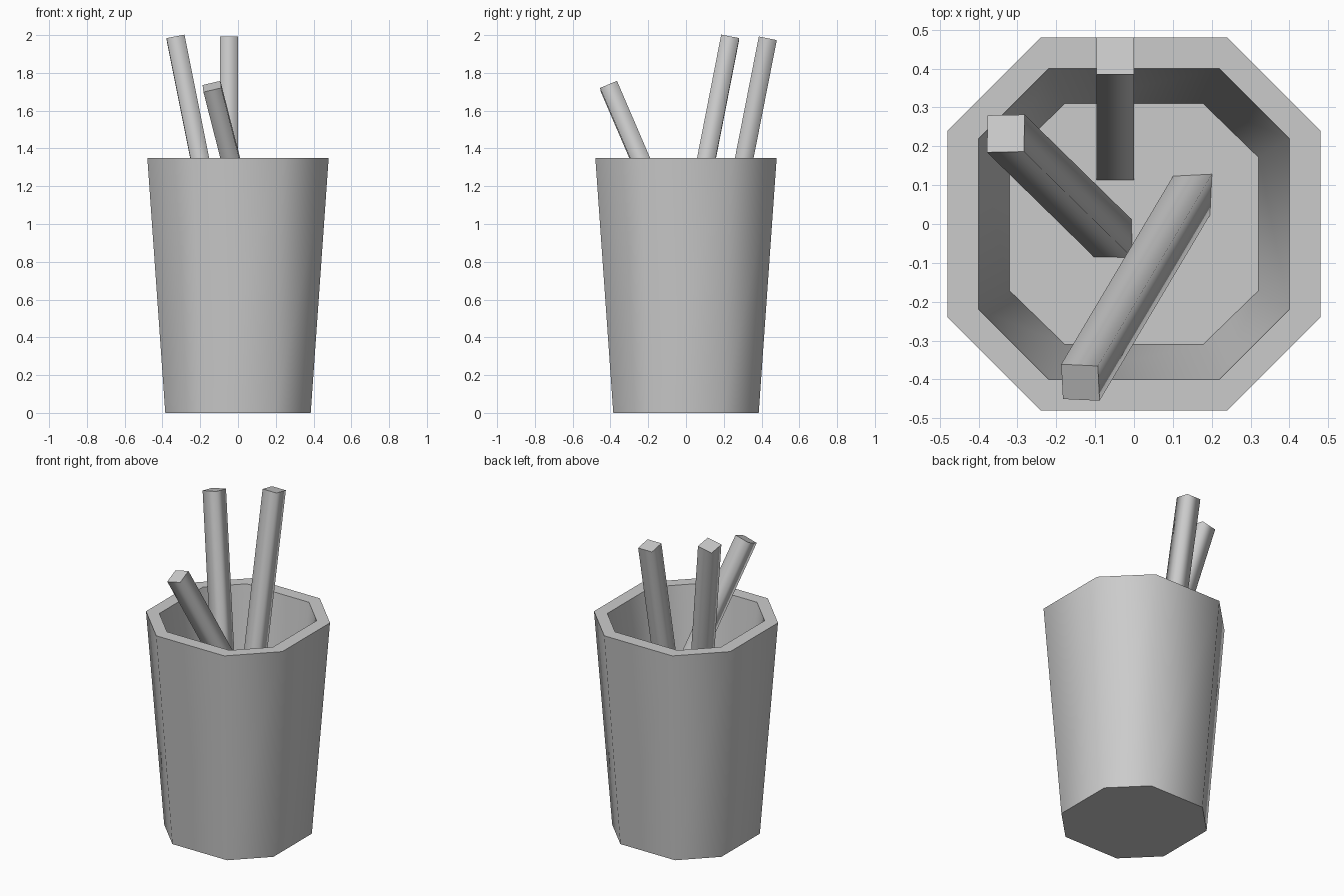
import bpy, bmesh, math
from mathutils import Vector, Matrix

cube = bpy.data.objects.get("Cube")
if cube:
    bpy.data.objects.remove(cube, do_unlink=True)

FLOOR_Z = 0.61
RIM_Z = 1.35

grey = bpy.data.materials.new("light grey")
grey.use_nodes = True
colour = (0.6, 0.6, 0.6, 1)
grey.diffuse_color = colour
grey.node_tree.nodes["Principled BSDF"].inputs["Base Color"].default_value = colour


def finish(bm, name):
    """Turn a bmesh into an object with the grey material."""
    bmesh.ops.recalc_face_normals(bm, faces=bm.faces)
    mesh = bpy.data.meshes.new(name)
    bm.to_mesh(mesh)
    bm.free()
    mesh.materials.append(grey)
    obj = bpy.data.objects.new(name, mesh)
    bpy.context.collection.objects.link(obj)
    return obj


def octagon(bm, hx, hy, cx, cy, z):
    """Ring shaped like a square with cut corners."""
    quarter = [(hx, -cy), (hx, cy), (cx, hy), (-cx, hy)]
    points = quarter + [(-x, -y) for x, y in quarter]
    return [bm.verts.new((x, y, z)) for x, y in points]


# Cup: outer wall, flat rim, inner wall and raised floor
bm = bmesh.new()
rings = [
    octagon(bm, 0.385, 0.385, 0.193, 0.193, 0),
    octagon(bm, 0.48, 0.48, 0.24, 0.24, RIM_Z),
    octagon(bm, 0.40, 0.40, 0.22, 0.22, RIM_Z),
    octagon(bm, 0.32, 0.31, 0.178, 0.172, FLOOR_Z),
]
for low, high in zip(rings, rings[1:]):
    for i in range(8):
        j = (i + 1) % 8
        bm.faces.new((low[i], low[j], high[j], high[i]))
bm.faces.new(rings[0])
bm.faces.new(rings[-1])
cup = finish(bm, "cup")
bpy.ops.object.select_all(action='DESELECT')
cup.select_set(True)
bpy.context.view_layer.objects.active = cup
bpy.ops.object.shade_smooth_by_angle(angle=math.radians(60))


def stick(name, foot, tip, size=0.097):
    """Square stick leaning from foot to tip, sides smooth and ends crisp."""
    foot, tip = Vector(foot), Vector(tip)
    axis = tip - foot
    foot -= axis.normalized() * 0.04  # sink the end into the floor
    axis = tip - foot
    turn = Vector((0, 0, 1)).rotation_difference(axis).to_matrix().to_4x4()
    bm = bmesh.new()
    bmesh.ops.create_cube(bm, size=1, matrix=Matrix.Translation((foot + tip) / 2) @ turn
                          @ Matrix.Diagonal((size, size, axis.length, 1)))
    bm.normal_update()
    for face in bm.faces:
        face.smooth = abs(face.normal.dot(axis.normalized())) < 0.5
        if not face.smooth:
            for edge in face.edges:
                edge.smooth = False
    return finish(bm, name)


# Three leaning sticks
stick("back_stick", (-0.048, 0.163, FLOOR_Z), (-0.048, 0.433, 1.983))
stick("right_stick", (-0.055, -0.036, FLOOR_Z), (-0.33, 0.233, 1.984))
stick("front_stick", (0.148, 0.073, FLOOR_Z), (-0.138, -0.408, 1.728))
